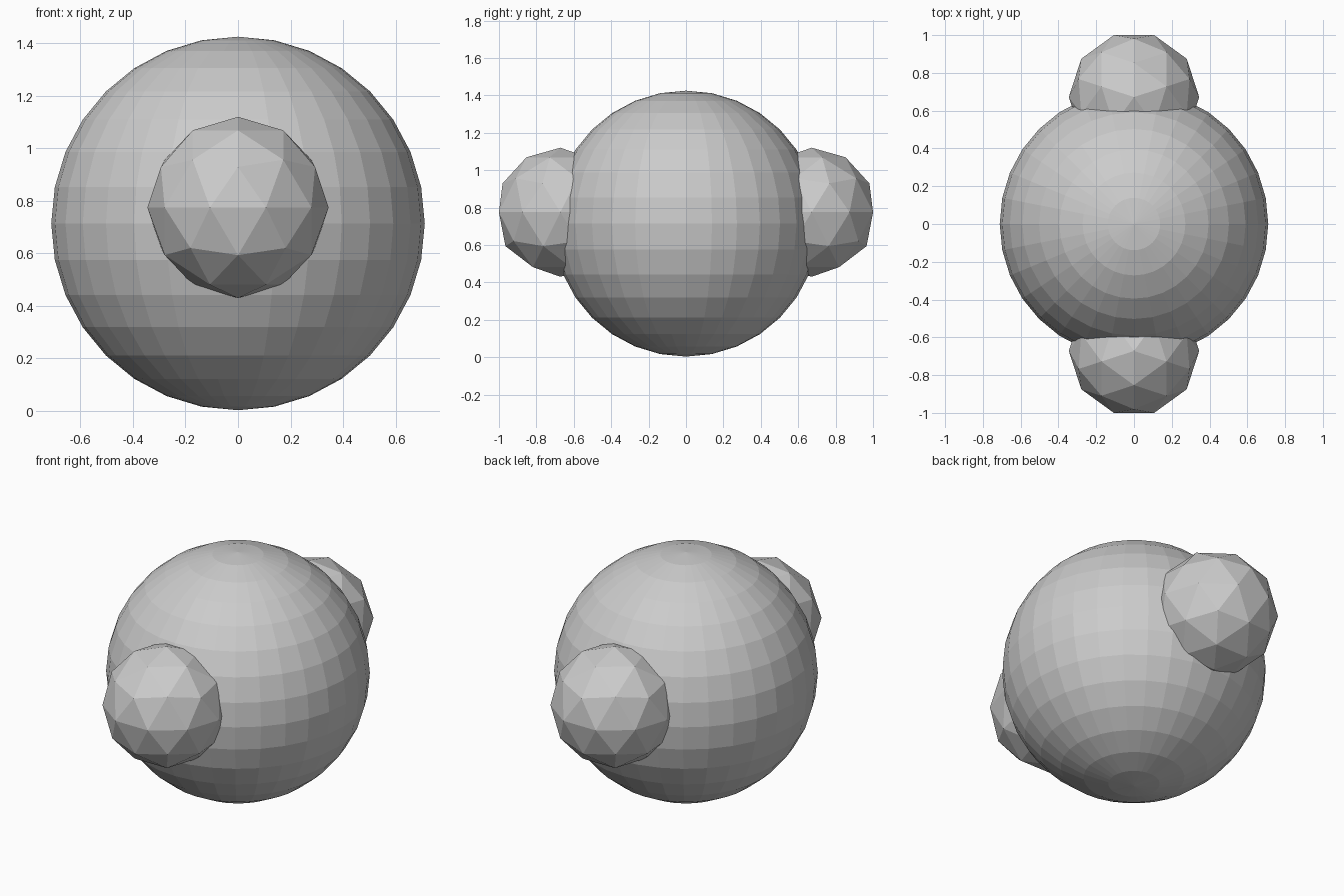
import bpy
from math import radians

if "Cube" in bpy.data.objects:
    bpy.data.objects.remove(bpy.data.objects["Cube"])

# Large faceted body
bpy.ops.mesh.primitive_uv_sphere_add(segments=32, ring_count=16, radius=0.711,
                                     location=(0, 0, 0.714))
bpy.context.object.name = "body_sphere"

# Two low-poly knobs, front and back, turned to mirror each other
for name, side in (("front_knob", -1), ("back_knob", 1)):
    bpy.ops.mesh.primitive_ico_sphere_add(subdivisions=2, radius=0.345,
                                          location=(0, side * 0.672, 0.775),
                                          rotation=(0, 0, radians(90 * side)))
    bpy.context.object.name = name
